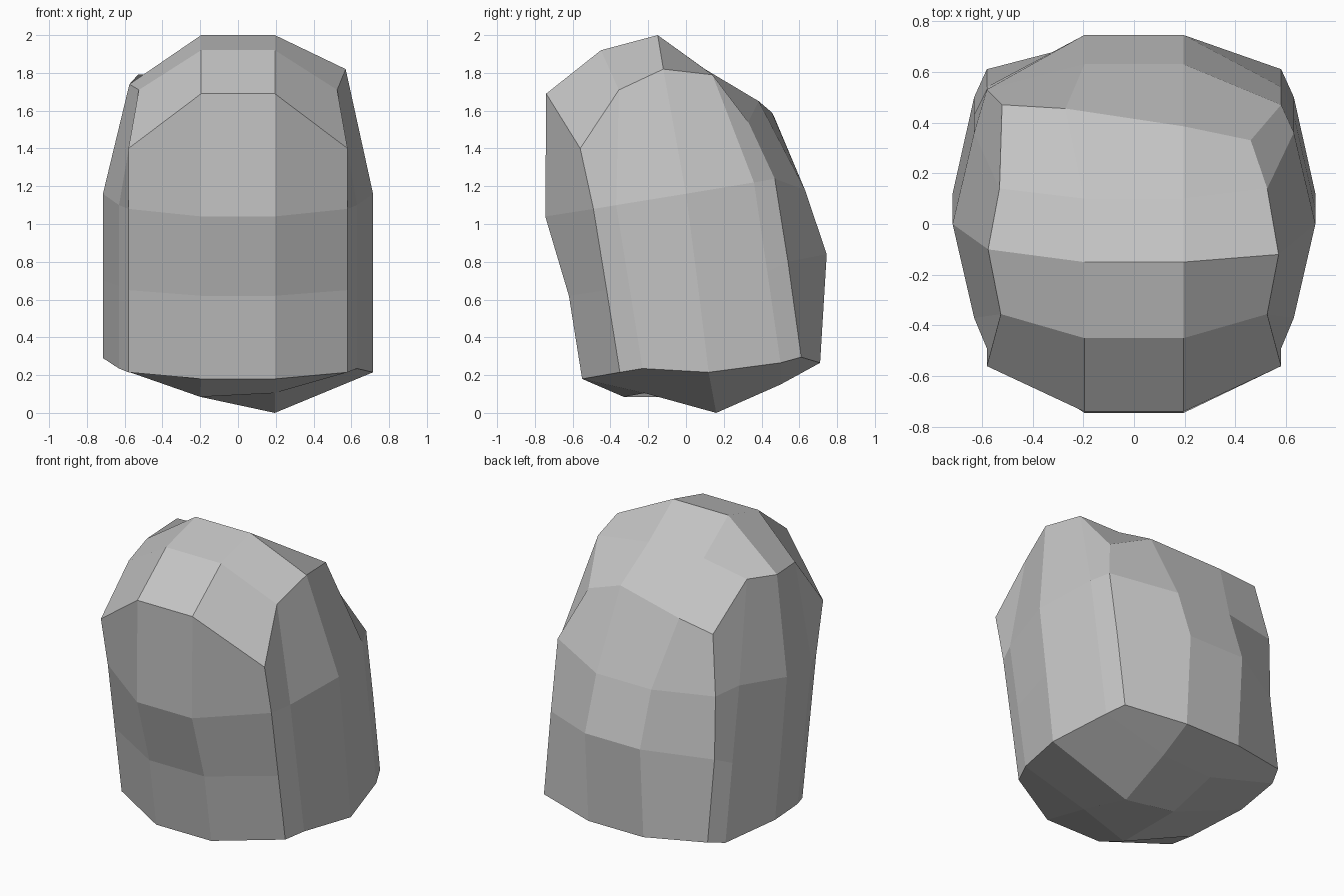
import bpy
import bmesh
from mathutils import Vector

default_cube = bpy.data.objects.get("Cube")
if default_cube:
    bpy.data.objects.remove(default_cube, do_unlink=True)

# Stone colour
stone = bpy.data.materials.new("stone_grey")
stone.use_nodes = True
colour = (0.55, 0.55, 0.55, 1)
stone.diffuse_color = colour
stone.node_tree.nodes["Principled BSDF"].inputs["Base Color"].default_value = colour

# Loop order for each slice: up the front, over the top, down the back, under
NAMES = ["front_foot", "front_low", "front_high", "front_brow",
         "top_front", "top_mid", "top_back",
         "back_brow", "back_high", "back_low", "back_foot",
         "under_back", "under_mid", "under_front"]

# Middle slice outline (y, z)
INNER = [(-.55, .18), (-.62, .62), (-.745, 1.04), (-.74, 1.69),
         (-.45, 1.92), (-.15, 2), (.1, 1.82),
         (.385, 1.65), (.63, 1.18), (.745, .84), (.71, .265),
         (.5, .15), (.16, 0), (-.22, .105)]

# Outer slice outline (x, y, z)
OUTER = [(.58, -.35, .215), (.58, -.42, .65), (.58, -.49, 1.08), (.58, -.56, 1.4),
         (.525, -.355, 1.71), (.57, -.12, 1.82), (.525, .14, 1.79),
         (.46, .33, 1.54), (.58, .47, 1.24), (.58, .54, .8), (.58, .61, .295),
         (.63, .5, .265), (.715, .12, .215), (.63, -.23, .235)]

# Bulge of each flank, front to back: low row, then high row
FLANK = [[(.63, -.3, .67), (.715, .06, .7), (.63, .43, .75)],
         [(.63, -.37, 1.1), (.715, 0, 1.16), (.63, .36, 1.22)]]

# Uneven spots on the right half
RIGHT_INNER = {"back_brow": (-.27, .455, 1.59), "under_back": (-.2, .45, .17),
               "under_mid": (-.2, .12, .085), "under_front": (-.2, -.33, .085)}
RIGHT_OUTER = {"top_mid": (-.575, -.1, 1.74), "top_back": (-.53, .14, 1.79),
               "back_brow": (-.52, .47, 1.56), "back_high": (-.58, .53, 1.2),
               "under_mid": (-.715, .12, .29)}


def mirrored(point, side):
    return Vector((point[0] * side, point[1], point[2]))


def make_slice(bm, points, side, changes):
    """Add one closed outline, with named points moved."""
    return [bm.verts.new(changes.get(name, mirrored(p, side)))
            for name, p in zip(NAMES, points)]


def close_flank(bm, loop, side):
    """Fill an end outline with a grid of quads bulging outward."""
    size = len(loop)
    rows = [[loop[0]] + loop[:-4:-1] + [loop[-4]]]
    for k, points in enumerate(FLANK, start=1):
        middle = [bm.verts.new(mirrored(p, side)) for p in points]
        rows.append([loop[k]] + middle + [loop[size - 4 - k]])
    rows.append(loop[3:8])
    for low, high in zip(rows, rows[1:]):
        for j in range(len(low) - 1):
            bm.faces.new((low[j], low[j + 1], high[j + 1], high[j]))


# Boulder body
bm = bmesh.new()
inner_points = [(.195, y, z) for y, z in INNER]
slices = [make_slice(bm, OUTER, -1, RIGHT_OUTER),
          make_slice(bm, inner_points, -1, RIGHT_INNER),
          make_slice(bm, inner_points, 1, {}),
          make_slice(bm, OUTER, 1, {})]
for a, b in zip(slices, slices[1:]):
    for i in range(len(a)):
        n = (i + 1) % len(a)
        bm.faces.new((a[i], b[i], b[n], a[n]))
close_flank(bm, slices[0], -1)
close_flank(bm, slices[-1], 1)
bmesh.ops.recalc_face_normals(bm, faces=bm.faces)

mesh = bpy.data.meshes.new("boulder")
bm.to_mesh(mesh)
bm.free()
mesh.materials.append(stone)
boulder = bpy.data.objects.new("boulder", mesh)
bpy.context.collection.objects.link(boulder)
